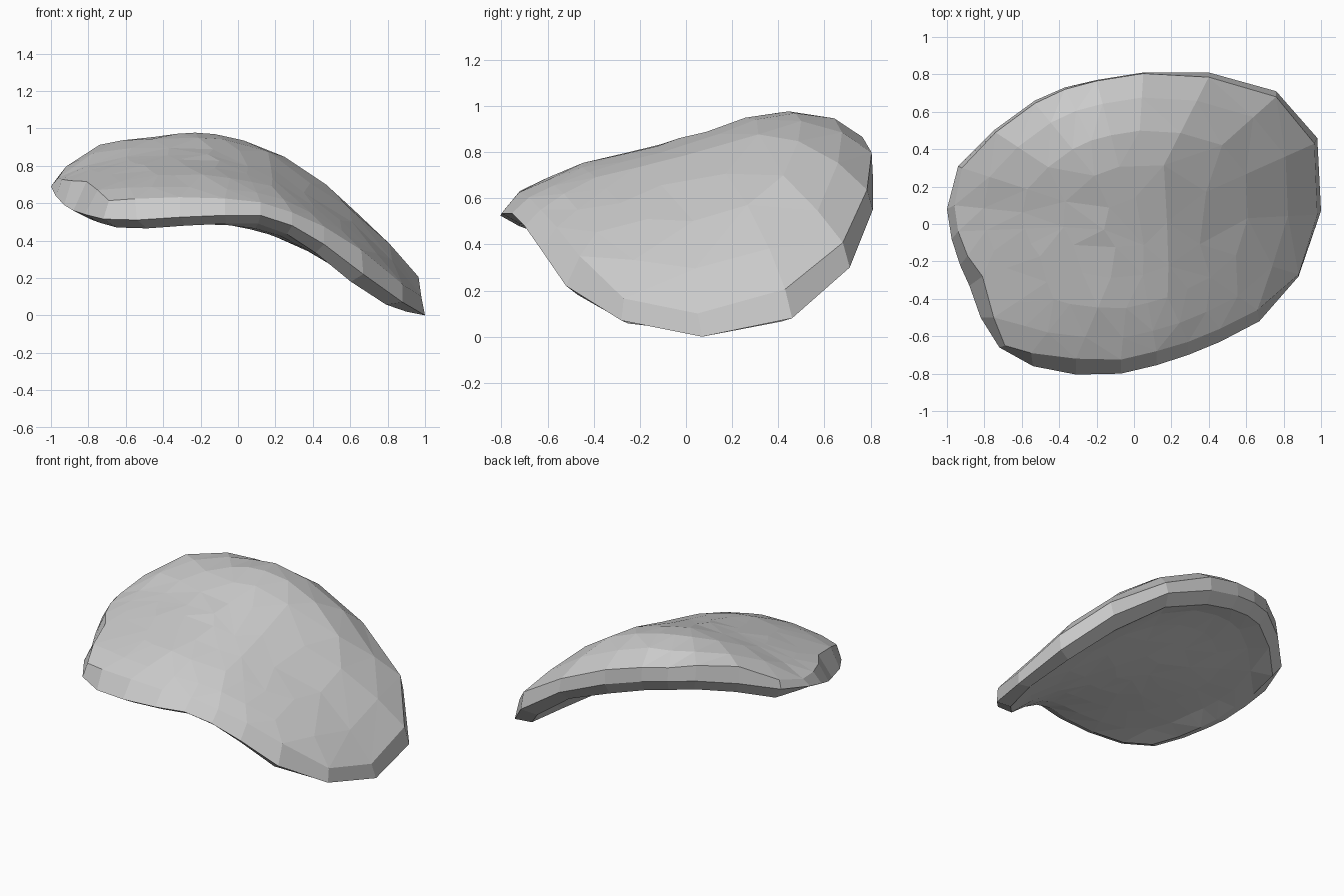
import bpy, bmesh
from mathutils import Vector
from mathutils.geometry import delaunay_2d_cdt

if "Cube" in bpy.data.objects:
    bpy.data.objects.remove(bpy.data.objects["Cube"])

# ridge height along x, and height profile along y
RIDGE = [(-1, .74), (-.95, .79), (-.75, .91), (-.5, .96), (-.18, .98), (0, .945),
         (.2, .88), (.5, .68), (.75, .46), (.97, .2), (1, .12)]
CROSS = [(-.8, .60), (-.72, .64), (-.5, .74), (.07, .89), (.25, .95), (.4, .98),
         (.5, .98), (.64, .95), (.7, .92), (.76, .87), (.81, .84)]

# rim stations: outer edge x, y, z and upper edge x, y
RIM = [(1, .07, 0, .98, .05), (.98, .46, .08, .965, .43), (.76, .71, .30, .76, .68),
       (.4, .81, .55, .4, .785), (.05, .81, .70, .05, .805), (-.2, .77, .77, -.2, .765),
       (-.37, .73, .80, -.37, .72), (-.53, .66, .82, -.53, .645), (-.75, .5, .80, -.74, .49),
       (-.94, .31, .74, -.92, .3), (-1, .08, .69, -.96, .1), (-.975, -.08, .64, -.94, -.04),
       (-.93, -.22, .59, -.89, -.17), (-.88, -.33, .56, -.81, -.28),
       (-.82, -.5, .54, -.75, -.5), (-.72, -.66, .515, -.69, -.65),
       (-.54, -.76, .51, -.55, -.69), (-.31, -.805, .525, -.31, -.72),
       (-.07, -.8, .535, -.07, -.725), (.12, -.755, .535, .12, -.68),
       (.29, -.7, .48, .29, -.63), (.46, -.63, .38, .46, -.56),
       (.67, -.52, .22, .66, -.46), (.88, -.28, .07, .88, -.27)]
N = len(RIM)


def clamp(v):
    return max(0, min(1, v))


def lerp(table, v):
    for (a, p), (b, q) in zip(table, table[1:]):
        if v <= b:
            return p + (q - p) * max(0, v - a) / (b - a)
    return table[-1][1]


def height(x, y):
    spread = 1 - .2 * max(0, x + .2) - 2.2 * max(0, -x - .75)
    return lerp(RIDGE, x) - (.98 - lerp(CROSS, y)) * spread


def lower_point(x, y, z):
    """Rim point tucked in and down; the raised back edge is deeper."""
    back = clamp(y / .3) * clamp((.6 - x) / .5)
    s = .9 + .04 * back
    return x * s, y * s, max(z - (.045 + .035 * back) * clamp(z / .25), .02)


def fill(bm, ring, z_of, flip):
    """Cover a ring with facets running through shrinking inner rings."""
    pts = [Vector(v.co.xy) for v in ring]
    for scale, start, step in ((.84, 0, 1), (.62, 0, 1), (.4, 1, 2), (.18, 0, 4)):
        pts += [p * scale for p in pts[start:N:step]]
    edges = [(i, (i + 1) % N) for i in range(N)]
    co, _, faces, *_ = delaunay_2d_cdt(pts, edges, [], 1, 1e-5)
    verts = list(ring) + [bm.verts.new((p.x, p.y, z_of(p.x, p.y))) for p in co[N:]]
    for f in faces:
        loop = [verts[i] for i in f]
        bm.faces.new(loop[::-1] if flip else loop)


bm = bmesh.new()

# three rim loops: upper edge, outer edge, tucked-in lower edge
upper = [bm.verts.new((u, v, height(u, v))) for _, _, _, u, v in RIM]
outer = [bm.verts.new(r[:3]) for r in RIM]
lower = [bm.verts.new(lower_point(*r[:3])) for r in RIM]
for a, b in ((upper, outer), (outer, lower)):
    for i in range(N):
        j = (i + 1) % N
        bm.faces.new((a[i], b[i], b[j], a[j]))

# lower rim points with the length of rim each one stands for
SPAN = [(v.co.copy(), (lower[(i + 1) % N].co - lower[i - 1].co).length)
        for i, v in enumerate(lower)]


def underside(x, y):
    """Membrane stretched across the lower rim, pulled a little into the dome."""
    w = [(s / ((c.x - x) ** 2 + (c.y - y) ** 2), c.z) for c, s in SPAN]
    membrane = sum(a * z for a, z in w) / sum(a for a, _ in w)
    return membrane + .3 * (height(x, y) - .16 - membrane)


# domed top and shallow hollow underside
fill(bm, upper, height, False)
fill(bm, lower, underside, True)
bmesh.ops.delete(bm, geom=[v for v in bm.verts if not v.link_faces], context='VERTS')
bmesh.ops.recalc_face_normals(bm, faces=bm.faces)

mesh = bpy.data.meshes.new("curved_shell")
bm.to_mesh(mesh)
bm.free()
shell = bpy.data.objects.new("curved_shell", mesh)
bpy.context.collection.objects.link(shell)

grey = bpy.data.materials.new("light_grey")
grey.diffuse_color = (.6, .6, .6, 1)
grey.use_nodes = True
grey.node_tree.nodes["Principled BSDF"].inputs["Base Color"].default_value = grey.diffuse_color
mesh.materials.append(grey)
